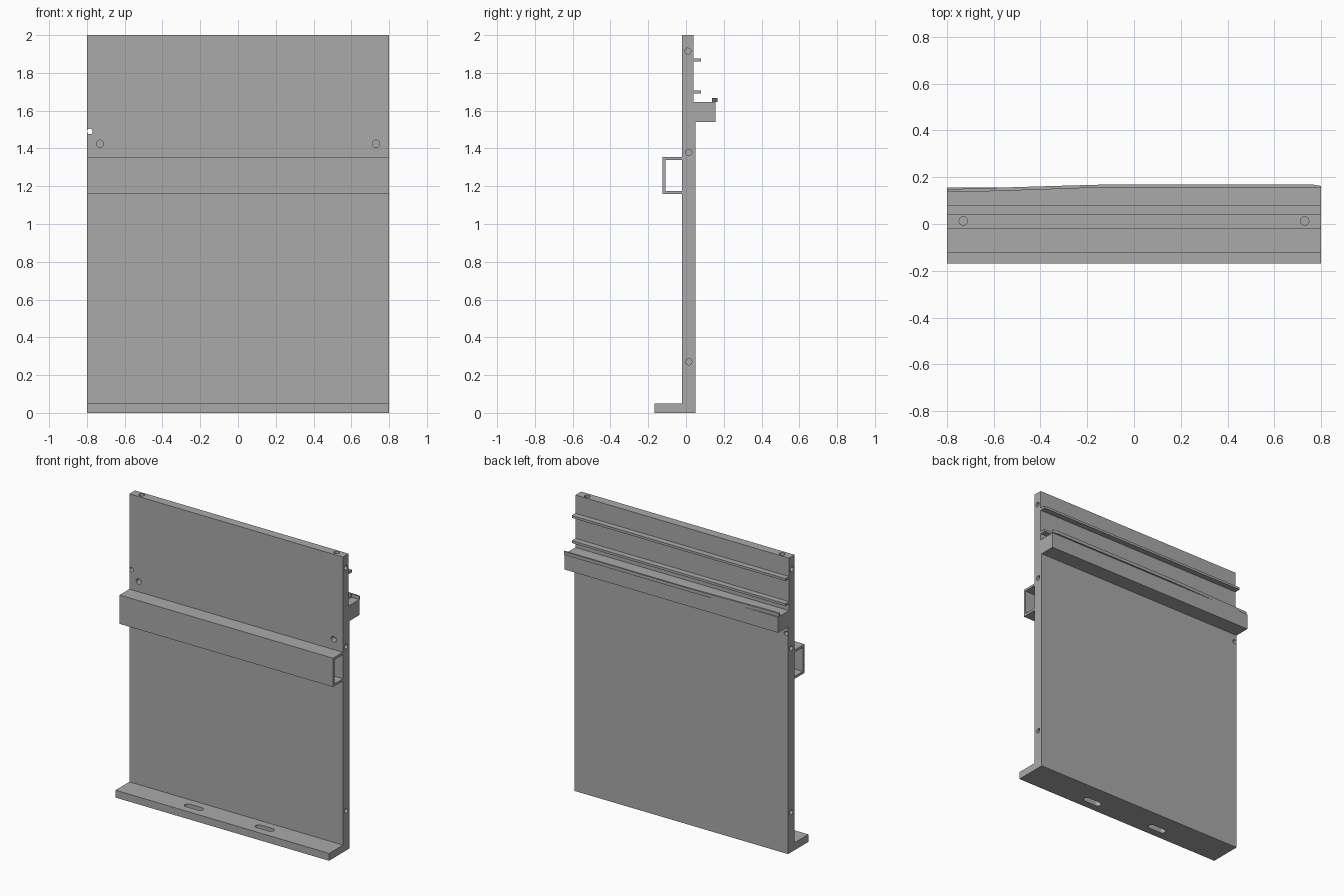
import bpy, bmesh
from math import radians
from mathutils import Matrix, Vector

cube = bpy.data.objects.get("Cube")
if cube:
    bpy.data.objects.remove(cube, do_unlink=True)

# Single neutral finish
grey = bpy.data.materials.new("neutral grey")
grey.use_nodes = True
grey.diffuse_color = (0.4, 0.4, 0.4, 1)
grey.node_tree.nodes["Principled BSDF"].inputs["Base Color"].default_value = (0.4, 0.4, 0.4, 1)

HALF = 0.8


def prism(name, points, depth):
    """Extrude a closed outline of 3D points along the depth vector."""
    bm = bmesh.new()
    face = bm.faces.new([bm.verts.new(p) for p in points])
    grown = bmesh.ops.extrude_face_region(bm, geom=[face])["geom"]
    bmesh.ops.translate(bm, vec=depth, verts=[g for g in grown if isinstance(g, bmesh.types.BMVert)])
    bmesh.ops.recalc_face_normals(bm, faces=bm.faces[:])
    return finish(name, bm)


def finish(name, bm):
    mesh = bpy.data.meshes.new(name)
    bm.to_mesh(mesh)
    bm.free()
    mesh.materials.append(grey)
    ob = bpy.data.objects.new(name, mesh)
    bpy.context.collection.objects.link(ob)
    return ob


def bar(name, profile):
    """Full-width bar with a constant (y, z) profile."""
    return prism(name, [(-HALF, y, z) for y, z in profile], Vector((2 * HALF, 0, 0)))


def box_profile(y0, y1, z0, z1):
    return [(y0, z0), (y1, z0), (y1, z1), (y0, z1)]


def drill(ob, center, axis, radius, length, slot=0.0):
    """Cut a round hole, or a slot stretched along x."""
    turn = Vector(axis).to_track_quat("Z", "Y").to_matrix().to_4x4()
    bm = bmesh.new()
    bmesh.ops.create_cone(bm, cap_ends=True, segments=24, radius1=radius, radius2=radius,
                          depth=length, matrix=Matrix.Translation(center) @ turn)
    if slot:
        for v in bm.verts:
            v.co.x += slot if v.co.x > center[0] else -slot
    cutter = finish("cutter", bm)
    cutter.hide_render = True
    mod = ob.modifiers.new("hole", "BOOLEAN")
    mod.operation, mod.solver, mod.object = "DIFFERENCE", "EXACT", cutter
    bpy.context.view_layer.objects.active = ob
    bpy.ops.object.modifier_apply(modifier=mod.name)
    bpy.data.objects.remove(cutter, do_unlink=True)


# Upright panel, thinner above the ledge
panel = bar("panel", [(-0.02, 0), (0.05, 0), (0.05, 1.54), (0.04, 1.54), (0.04, 2), (-0.02, 2)])
for side in (-1, 1):
    for y, z in ((0.01, 1.915), (0.015, 1.38), (0.015, 0.27)):
        drill(panel, (side * HALF, y, z), (1, 0, 0), 0.016, 0.12)
    drill(panel, (side * 0.73, 0.013, 2), (0, 0, 1), 0.018, 0.12)
    drill(panel, (side * 0.73, -0.02, 1.425), (0, 1, 0), 0.019, 0.08)
drill(panel, (-0.785, 0.0, 1.49), (0, 1, 0), 0.0148, 0.3)

# Foot with two long slots
foot = bar("foot", box_profile(-0.168, -0.02, 0, 0.05))
for x in (-0.265, 0.265):
    drill(foot, (x, -0.093, 0.025), (0, 0, 1), 0.022, 0.2, slot=0.045)

# Open channel across the front
bar("front_channel", [(-0.02, 1.16), (-0.125, 1.16), (-0.125, 1.355), (-0.02, 1.355),
                      (-0.02, 1.339), (-0.109, 1.339), (-0.109, 1.176), (-0.02, 1.176)])

# Back ledge and the two thin rails
bar("back_ledge", box_profile(0.04, 0.157, 1.54, 1.645))
for name, z in (("lower_rail", 1.69), ("upper_rail", 1.86)):
    bar(name, box_profile(0.04, 0.079, z, z + 0.016))

# Bent strip lying on the outer edge of the ledge
strip = [(-0.8, 0.137), (-0.65, 0.139), (-0.4, 0.147), (-0.15, 0.156), (0.8, 0.156),
         (0.8, 0.163), (0.77, 0.168), (-0.15, 0.168), (-0.4, 0.161), (-0.65, 0.153), (-0.8, 0.149)]
prism("ledge_strip", [(x, y, 1.645) for x, y in strip], Vector((0, 0, 0.022)))
